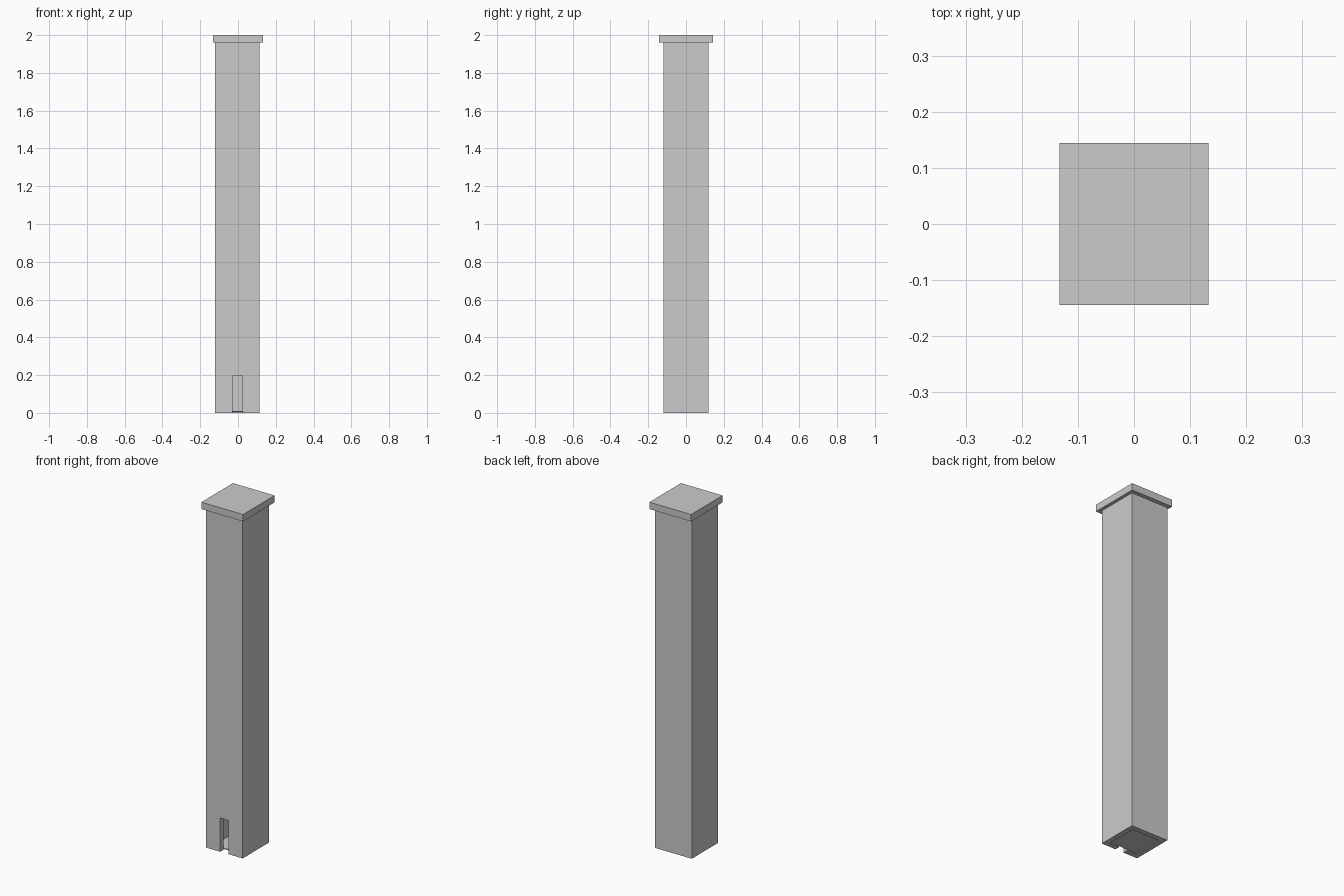
import bpy

if "Cube" in bpy.data.objects:
    bpy.data.objects.remove(bpy.data.objects["Cube"])


def box(name, x0, x1, y0, y1, z0, z1):
    """Axis-aligned box given by its limits."""
    bpy.ops.mesh.primitive_cube_add(size=1)
    ob = bpy.context.object
    ob.name = name
    ob.location = ((x0 + x1) / 2, (y0 + y1) / 2, (z0 + z1) / 2)
    ob.scale = (x1 - x0, y1 - y0, z1 - z0)
    bpy.ops.object.transform_apply(location=True, rotation=False, scale=True)
    return ob


def cut(target, cutter):
    """Subtract a cutter from the target, then remove the cutter."""
    cutter.hide_render = True
    mod = target.modifiers.new("cut", 'BOOLEAN')
    mod.operation = 'DIFFERENCE'
    mod.solver = 'EXACT'
    mod.object = cutter
    bpy.context.view_layer.objects.active = target
    bpy.ops.object.modifier_apply(modifier=mod.name)
    bpy.data.objects.remove(cutter)


X0, X1, Y = -0.121, 0.114, 0.12   # shaft limits
T = 0.03                          # wall thickness
CAP_Z = 1.96

# Hollow shaft with a narrow doorway slot in the front wall
shaft = box("shaft", X0, X1, -Y, Y, 0, CAP_Z)
cut(shaft, box("cavity", X0 + T, X1 - T, -Y + T, Y - T, -0.1, CAP_Z + 0.1))
cut(shaft, box("slot", -0.03, 0.023, -Y - 0.1, 0, -0.1, 0.195))

# Thin floor plate, set just above the bottom rim
box("floor_plate", X0 + T, X1 - T, -Y + T, Y - T, 0.005, 0.01)

# Overhanging flat cap
box("cap", -0.133, 0.133, -0.144, 0.144, CAP_Z, 2.0)
